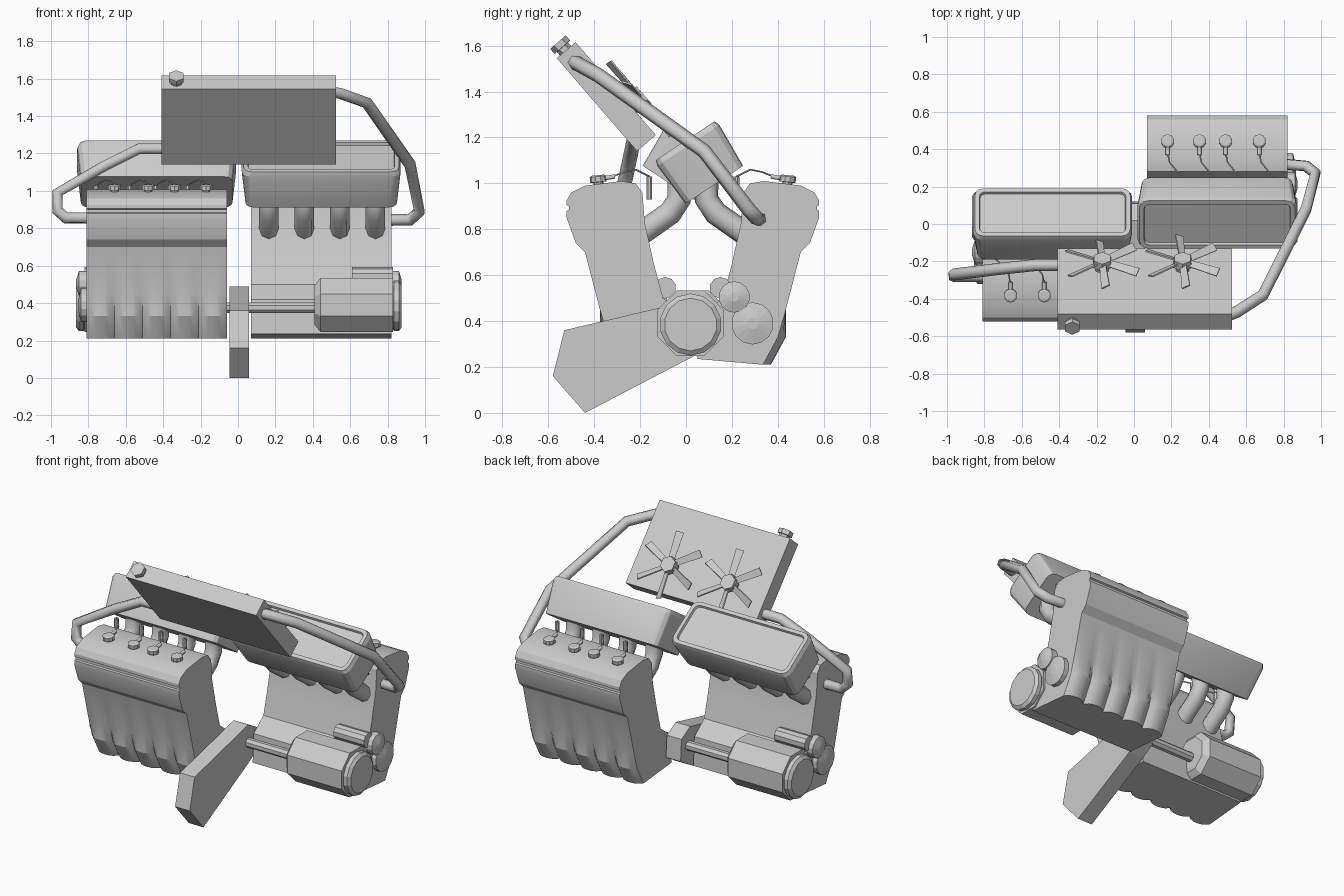
import bpy, bmesh, math
from mathutils import Matrix, Vector

if "Cube" in bpy.data.objects:
    bpy.data.objects.remove(bpy.data.objects["Cube"])

grey = bpy.data.materials.new("engine_grey")
grey.use_nodes = True
COLOR = (0.6, 0.6, 0.6, 1)
grey.diffuse_color = COLOR
grey.node_tree.nodes["Principled BSDF"].inputs["Base Color"].default_value = COLOR


def finish(name, bm, smooth=None):
    bmesh.ops.recalc_face_normals(bm, faces=bm.faces)
    mesh = bpy.data.meshes.new(name)
    bm.to_mesh(mesh)
    bm.free()
    mesh.materials.append(grey)
    obj = bpy.data.objects.new(name, mesh)
    bpy.context.collection.objects.link(obj)
    if smooth:
        bpy.ops.object.select_all(action="DESELECT")
        obj.select_set(True)
        bpy.context.view_layer.objects.active = obj
        bpy.ops.object.shade_smooth_by_angle(angle=math.radians(smooth))
    return obj


def loft(name, rings, smooth=None):
    """Skin a list of equal-length rings and cap both ends."""
    bm = bmesh.new()
    loops = [[bm.verts.new(p) for p in ring] for ring in rings]
    for a, b in zip(loops, loops[1:]):
        for i in range(len(a)):
            j = (i + 1) % len(a)
            bm.faces.new((a[i], a[j], b[j], b[i]))
    bm.faces.new(loops[0])
    bm.faces.new(loops[-1])
    return finish(name, bm, smooth)


def extrude_x(name, profile, xs, smooth=None, shift=None):
    shift = shift or (lambda x, y, z: y)
    return loft(name, [[(x, shift(x, y, z), z) for y, z in profile] for x in xs], smooth)


def turned(name, start, axis, stations, sides, smooth=None):
    """Turned part: stations are (distance along axis, radius)."""
    start, axis = Vector(start), Vector(axis).normalized()
    rot = axis.to_track_quat("Z", "Y")
    rings = []
    for d, r in stations:
        rings.append([start + rot @ Vector((r * math.cos(a), r * math.sin(a), d))
                      for a in [2 * math.pi * (i + 0.5) / sides for i in range(sides)]])
    return loft(name, rings, smooth)


def pipe(name, points, radius, resolution=1):
    curve = bpy.data.curves.new(name, "CURVE")
    curve.dimensions = "3D"
    curve.bevel_depth, curve.bevel_resolution = radius, resolution
    curve.use_fill_caps = True
    spline = curve.splines.new("POLY")
    spline.points.add(len(points) - 1)
    for p, co in zip(spline.points, points):
        p.co = (*co, 1)
    curve.materials.append(grey)
    obj = bpy.data.objects.new(name, curve)
    bpy.context.collection.objects.link(obj)
    return obj


def rounded_rect(u, v, r):
    pts = []
    for k, (su, sv) in enumerate([(1, 1), (-1, 1), (-1, -1), (1, -1)]):
        for i in range(4):
            a = math.pi / 2 * (k + i / 3)
            pts.append((su * (u - r) + r * math.cos(a), sv * (v - r) + r * math.sin(a)))
    return pts


bank = []

# Cylinder bank with cover lip and ribbed crankcase
profile = [(0.05, 0.235), (0.37, 0.21), (0.435, 0.33), (0.435, 0.45), (0.5, 0.7),
           (0.54, 0.74), (0.58, 0.85), (0.58, 0.88), (0.57, 0.885), (0.57, 0.9),
           (0.58, 0.905), (0.58, 0.925), (0.56, 0.96), (0.5, 0.99), (0.34, 1.01),
           (0.28, 1.0), (0.25, 0.96), (0.24, 0.83), (0.2, 0.65), (0.16, 0.5), (0.06, 0.42)]


def ribs(x, y, z):
    wave = abs(math.sin((x - 0.07) / 0.75 * math.pi * 5)) ** 0.6
    return y - 0.035 * (1 - wave) if y > 0.3 and z < 0.4 else y


bank.append(extrude_x("cylinder_bank", profile, [0.07 + 0.75 * i / 30 for i in range(31)], 25, ribs))

# Generator with shaft, front pulley and auxiliary pulleys
bank += [
    turned("generator", (0.41, 0.02, 0.39), (1, 0, 0), [(0, 0.115), (0.03, 0.155), (0.42, 0.155)], 8),
    turned("main_pulley", (0.82, 0.02, 0.385), (1, 0, 0),
           [(0, 0.12), (0.015, 0.135), (0.04, 0.135), (0.055, 0.115)], 14),
    turned("drive_shaft", (0.03, 0.02, 0.375), (1, 0, 0), [(0, 0.03), (0.4, 0.03)], 8),
    turned("upper_pulley", (0.8, 0.21, 0.505), (1, 0, 0), [(0, 0.068), (0.06, 0.068), (0.075, 0.02)], 14),
    turned("lower_pulley", (0.8, 0.29, 0.39), (1, 0, 0), [(0, 0.092), (0.05, 0.092), (0.065, 0.025)], 14),
    turned("pump_tube", (0.61, 0.15, 0.545), (1, 0, 0), [(0, 0.047), (0.22, 0.047)], 10),
]

# Tilted plenum with a raised rim around a recessed lid
origin = Vector((0.445, 0.06, 1.09))
across = Vector((0, 0.835, 0.55))
up = Vector((0, -0.55, 0.835))
rings = []
for h, u, v, r in [(-0.115, 0.405, 0.15, 0.045), (0.09, 0.425, 0.162, 0.05), (0.115, 0.415, 0.153, 0.045),
                   (0.115, 0.392, 0.13, 0.03), (0.1, 0.388, 0.126, 0.03)]:
    rings.append([origin + Vector((a, 0, 0)) + across * b + up * h for a, b in rounded_rect(u, v, r)])
bank.append(loft("plenum", rings, 25))

# Four runners, spark plugs, leads and coils
for x, plug_x in zip((0.165, 0.355, 0.545, 0.735), (0.18, 0.35, 0.49, 0.67)):
    bank.append(pipe("intake_runner", [(x, 0.09, 1.02), (x, 0.09, 0.93), (x, 0.13, 0.87),
                                       (x, 0.28, 0.765)], 0.052, 2))
    bank.append(turned("plug_cap", (plug_x, 0.44, 0.99), (0, 0.1, 1),
                       [(0, 0.022), (0.015, 0.022), (0.016, 0.036), (0.04, 0.036), (0.046, 0.026)], 10))
    bank.append(pipe("plug_stem", [(plug_x, 0.43, 1.02), (plug_x, 0.37, 1.03)], 0.011))
    bank.append(pipe("plug_lead", [(plug_x, 0.38, 1.03), (plug_x + 0.01, 0.33, 1.05),
                                   (plug_x + 0.05, 0.28, 1.06), (plug_x + 0.1, 0.22, 1.03)], 0.004))
    bank.append(turned("coil", (plug_x + 0.1, 0.22, 0.93), (0, 0, 1), [(0, 0.014), (0.1, 0.014)], 8))

# Opposite bank is the same assembly turned half a turn
half_turn = Matrix.Translation((0.01, 0.06, 0)) @ Matrix.Rotation(math.pi, 4, "Z")
for obj in bank:
    twin = obj.copy()
    twin.name = "opposite_" + obj.name.split(".")[0]
    twin.matrix_world = half_turn
    bpy.context.collection.objects.link(twin)

# Central drive housing
extrude_x("drive_housing", [(-0.44, 0), (-0.58, 0.16), (-0.53, 0.36), (0.02, 0.49),
                            (0.11, 0.44), (0.12, 0.3), (0.03, 0.245)], (-0.045, 0.06))

# Tilted radiator slab
slope = Vector((0, 0.654, -0.757))
normal = Vector((0, 0.757, 0.654))
top_front = Vector((0, -0.563, 1.545))
corners = [top_front, top_front + slope * 0.535,
           top_front + slope * 0.535 + normal * 0.108, top_front + normal * 0.108]
extrude_x("radiator", [(c.y, c.z) for c in corners], (-0.41, 0.525))
turned("filler_cap", top_front + normal * 0.05 + Vector((-0.33, 0, 0)), -slope,
       [(-0.01, 0.032), (0.02, 0.032), (0.021, 0.045), (0.05, 0.045)], 6)

# Two fans with pitched blades
for cx in (-0.17, 0.26):
    centre = top_front + slope * 0.37 + normal * 0.108 + Vector((cx, 0, 0))
    turned("fan_hub", centre, normal, [(0, 0.04), (0.03, 0.04), (0.031, 0.058), (0.075, 0.05)], 6)
    for k in range(6):
        a = math.radians(25 + 60 * k)
        out = Vector((math.cos(a), 0, 0)) - slope * math.sin(a)
        side = (normal.cross(out) + normal * 0.55).normalized()
        thick = out.cross(side) * 0.004
        base = centre + normal * 0.052
        loft("fan_blade", [[base + out * d + side * s * w + thick * t
                            for s, t in ((-1, -1), (1, -1), (1, 1), (-1, 1))]
                           for d, w in ((0.03, 0.018), (0.21, 0.024))])

# Coolant hoses
pipe("left_hose", [(0.5, -0.49, 1.53), (0.55, -0.47, 1.52), (0.69, -0.38, 1.47), (0.92, 0.08, 1.14),
                   (0.97, 0.27, 0.89), (0.92, 0.31, 0.845), (0.8, 0.32, 0.845)], 0.032)
pipe("right_hose", [(-0.38, -0.22, 1.225), (-0.53, -0.22, 1.225), (-0.72, -0.24, 1.13), (-0.965, -0.27, 0.99),
                    (-0.965, -0.28, 0.895), (-0.92, -0.28, 0.855), (-0.79, -0.28, 0.855)], 0.032)
